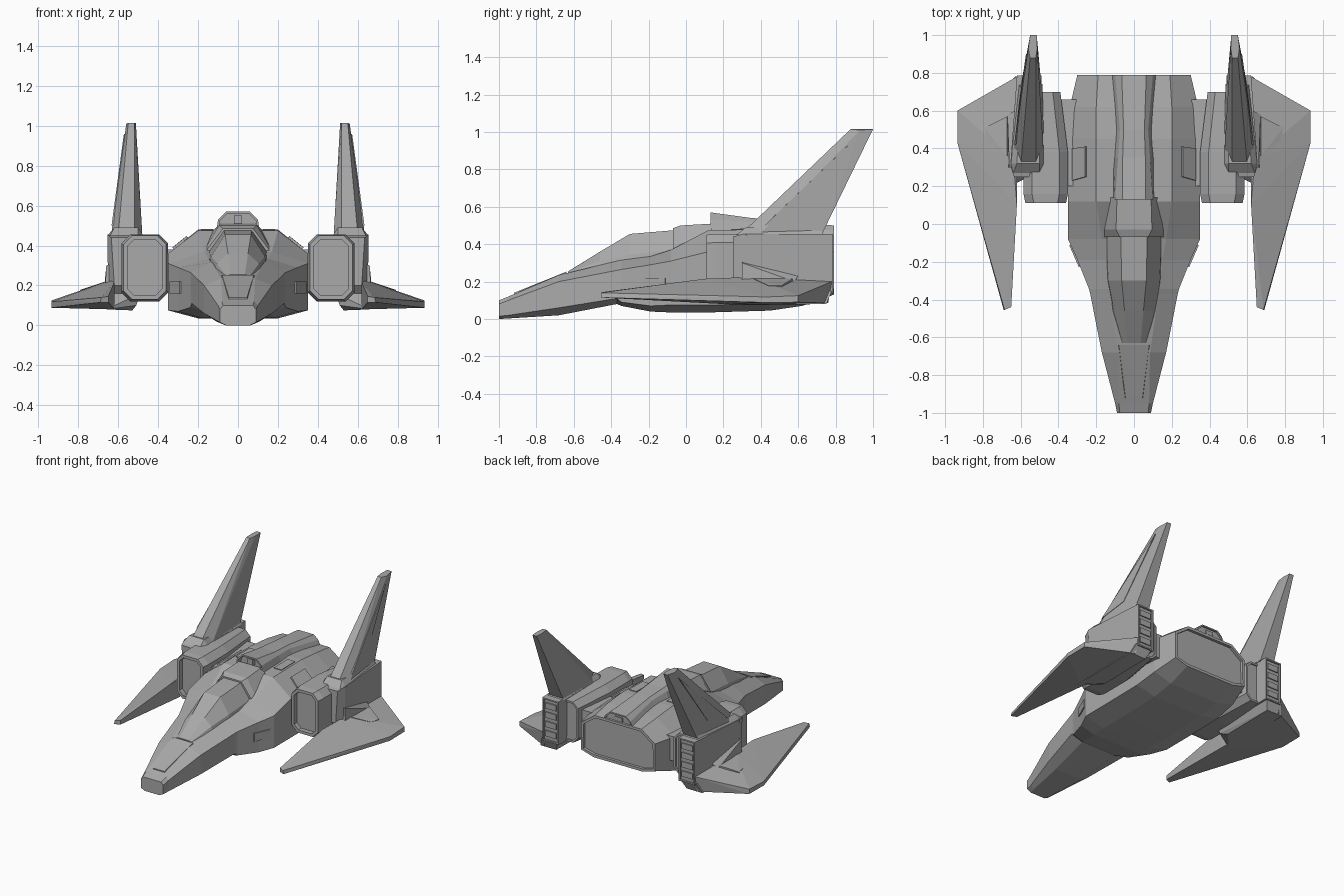
import bpy, bmesh
from mathutils import Vector

mat = bpy.data.materials.new("hull_grey")
mat.diffuse_color = (0.4, 0.4, 0.4, 1)


def finish(name, bm):
    bmesh.ops.recalc_face_normals(bm, faces=bm.faces[:])
    me = bpy.data.meshes.new(name)
    bm.to_mesh(me)
    bm.free()
    me.materials.append(mat)
    ob = bpy.data.objects.new(name, me)
    bpy.context.collection.objects.link(ob)
    return ob


def sink(bm, face, inset):
    """Inset a face by a rim width, then push it along its normal."""
    bm.normal_update()
    bmesh.ops.inset_region(bm, faces=[face], thickness=inset[0])
    n = face.normal.copy()
    new = bmesh.ops.extrude_discrete_faces(bm, faces=[face])["faces"][0]
    bmesh.ops.translate(bm, verts=new.verts[:], vec=n * inset[1])


def loft(name, sections, front=None, back=None):
    """Skin rings of (x, z) points placed at each y; optionally recess the end caps."""
    bm = bmesh.new()
    rings = [[bm.verts.new((x, y, z)) for x, z in ring] for y, ring in sections]
    n = len(rings[0])
    for a, b in zip(rings, rings[1:]):
        for i in range(n):
            j = (i + 1) % n
            bm.faces.new((a[i], a[j], b[j], b[i]))
    f0 = bm.faces.new(rings[0])
    f1 = bm.faces.new(rings[-1])
    bmesh.ops.recalc_face_normals(bm, faces=bm.faces[:])
    if front:
        sink(bm, f0, front)
    if back:
        sink(bm, f1, back)
    return finish(name, bm)


def sym(half):
    """Mirror a bottom-to-top half outline into a closed ring."""
    return half + [(-x, z) for x, z in reversed(half)]


def solid(name, pts, s=1):
    """Convex solid around a few corner points."""
    bm = bmesh.new()
    for x, y, z in pts:
        bm.verts.new((s * x, y, z))
    r = bmesh.ops.convex_hull(bm, input=bm.verts[:])
    junk = [v for v in set(r["geom_interior"] + r["geom_unused"]) if isinstance(v, bmesh.types.BMVert)]
    bmesh.ops.delete(bm, geom=junk, context='VERTS')
    bmesh.ops.dissolve_limit(bm, angle_limit=0.01, verts=bm.verts[:], edges=bm.edges[:])
    return finish(name, bm)


def box(name, x0, x1, y0, y1, z0, z1, s=1):
    return solid(name, [(x, y, z) for x in (x0, x1) for y in (y0, y1) for z in (z0, z1)], s)


def octagon(x0, x1, z0, z1, c):
    return [(x0 + c, z0), (x1 - c, z0), (x1, z0 + c), (x1, z1 - c),
            (x1 - c, z1), (x0 + c, z1), (x0, z1 - c), (x0, z0 + c)]


def plate(name, corners, lift, s):
    """Thin panel: corner outline thickened along its own normal."""
    c = [Vector(p) for p in corners]
    n = (c[1] - c[0]).cross(c[2] - c[0]).normalized() * lift
    return solid(name, [tuple(p + n) for p in c] + [tuple(p - n) for p in c], s)


# Main fuselage: y, belly (x, z), side x, side z low/high, deck (x, z)
hull = [(-1.0, .06, .0, .09, .015, .08, .075, .10),
        (-.95, .07, .003, .10, .02, .10, .08, .12),
        (-.68, .11, .02, .17, .06, .20, .085, .235),
        (-.37, .14, .08, .232, .11, .26, .13, .31),
        (-.345, .15, .07, .238, .09, .265, .135, .315),
        (-.19, .19, .04, .30, .07, .29, .15, .335),
        (-.08, .20, .035, .35, .075, .31, .17, .37),
        (.12, .20, .035, .35, .075, .36, .20, .475),
        (.45, .20, .045, .35, .08, .36, .20, .48),
        (.62, .20, .07, .34, .11, .36, .20, .465),
        (.79, .20, .13, .30, .16, .36, .19, .44)]
loft("fuselage", [(y, sym([(xb, zb), (xs, z1), (xs, z2), (xt, zt)]))
                  for y, xb, zb, xs, z1, z2, xt, zt in hull], back=(.02, -.02))

# Canopy with a raised frame behind it
loft("canopy", [(-.63, sym([(.075, .22), (.06, .25), (.035, .255)])),
                (-.46, sym([(.12, .26), (.105, .31), (.05, .36)])),
                (-.30, sym([(.145, .28), (.135, .345), (.065, .455)])),
                (-.06, sym([(.155, .32), (.145, .37), (.07, .475)]))])
loft("canopy_frame", [(-.07, sym([(.165, .32), (.155, .38), (.075, .485)])),
                      (-.03, sym([(.165, .33), (.155, .40), (.095, .50)])),
                      (.14, sym([(.15, .40), (.13, .47), (.09, .51)]))])
loft("nose_panel", [(-.92, sym([(.05, .12), (.045, .14)])),
                    (-.64, sym([(.09, .23), (.08, .253)]))])

# Dorsal spine, open scoop at the front and a small port at the tail
loft("dorsal_spine", [(.13, sym([(.11, .46), (.10, .53), (.06, .57)])),
                      (.35, sym([(.11, .46), (.085, .52), (.06, .54)])),
                      (.50, sym([(.10, .46), (.075, .51), (.055, .53)])),
                      (.79, sym([(.12, .43), (.10, .47), (.065, .50)]))],
     front=(.012, -.04), back=(.01, -.012))
box("spine_port", -.03, .03, .77, .785, .445, .475)
box("scoop_core", -.02, .02, .14, .19, .50, .55)

for s, side in ((1, "right"), (-1, "left")):
    def nm(part):
        return side + "_" + part

    # Engine nacelle with recessed intake, joined to the hull by a pylon
    def ring(*a):
        return [(s * x, z) for x, z in octagon(*a)]
    loft(nm("nacelle"), [(.11, ring(.36, .575, .13, .45, .045)),
                         (.16, ring(.35, .585, .12, .455, .045)),
                         (.38, ring(.35, .585, .12, .455, .045)),
                         (.70, ring(.39, .56, .14, .44, .04))],
         front=(.022, -.035), back=(.015, -.01))
    box(nm("pylon"), .30, .40, .20, .66, .20, .38, s)

    # Outer engine block with slotted tail panel
    loft(nm("engine_block"), [(.25, [(s * .50, .20), (s * .62, .20), (s * .635, .44), (s * .50, .44)]),
                              (.31, [(s * .48, .13), (s * .65, .13), (s * .655, .455), (s * .475, .455)]),
                              (.785, [(s * .49, .14), (s * .62, .14), (s * .62, .455), (s * .49, .455)])],
         back=(.014, -.012))
    for i in range(4):
        z = .175 + i * .068
        box(nm("exhaust_slot_%d" % i), .51, .60, .77, .781, z, z + .042, s)

    # Tail fin on a low collar
    solid(nm("fin_collar"), [(.50, .27, .45), (.64, .27, .45), (.475, .32, .45), (.655, .32, .45),
                             (.485, .74, .45), (.61, .74, .45), (.50, .32, .49), (.62, .32, .49),
                             (.50, .72, .475), (.60, .72, .475)], s)
    solid(nm("tail_fin"), [(.52, .30, .46), (.60, .30, .46), (.48, .40, .46), (.635, .40, .46),
                           (.49, .73, .46), (.60, .73, .46),
                           (.52, .88, 1.015), (.55, .88, 1.015), (.512, .93, 1.015), (.56, .93, 1.01),
                           (.515, 1.0, 1.015), (.55, 1.0, 1.015)], s)
    plate(nm("fin_panel"), [(.628, .42, .50), (.606, .62, .55), (.566, .90, .96)], .006, s)

    # Swept wing, its root keel and the step fairing on top
    solid(nm("wing"), [(.65, -.44, .115), (.69, -.455, .115), (.65, -.44, .145), (.685, -.455, .14),
                       (.935, .43, .088), (.935, .60, .09), (.935, .43, .118), (.935, .60, .125),
                       (.62, .20, .08), (.62, .10, .215), (.64, .35, .225),
                       (.62, .76, .085), (.62, .78, .20)], s)
    solid(nm("wing_keel"), [(.51, .28, .10), (.53, .34, .075), (.66, .20, .08), (.66, .75, .08),
                            (.53, .75, .08), (.49, .28, .16), (.66, .28, .16), (.50, .78, .15), (.63, .78, .15)], s)
    solid(nm("wing_fairing"), [(.63, .30, .31), (.66, .30, .30), (.665, .30, .20), (.63, .60, .23),
                               (.67, .58, .20), (.63, .30, .18)], s)
    plate(nm("wing_panel"), [(.67, .57, .21), (.79, .51, .172), (.775, .44, .174), (.67, .36, .212)], .006, s)

    # Hull hatches and side vents
    plate(nm("shoulder_hatch"), [(.255, .25, .442), (.325, .23, .385), (.325, .40, .386), (.255, .41, .443)], .006, s)
    plate(nm("deck_hatch"), [(.125, .24, .478), (.185, .24, .478), (.185, .40, .48), (.125, .40, .48)], .004, s)
    plate(nm("side_vent"), [(.285, -.225, .16), (.335, -.11, .16), (.335, -.11, .22), (.285, -.225, .22)], .008, s)
